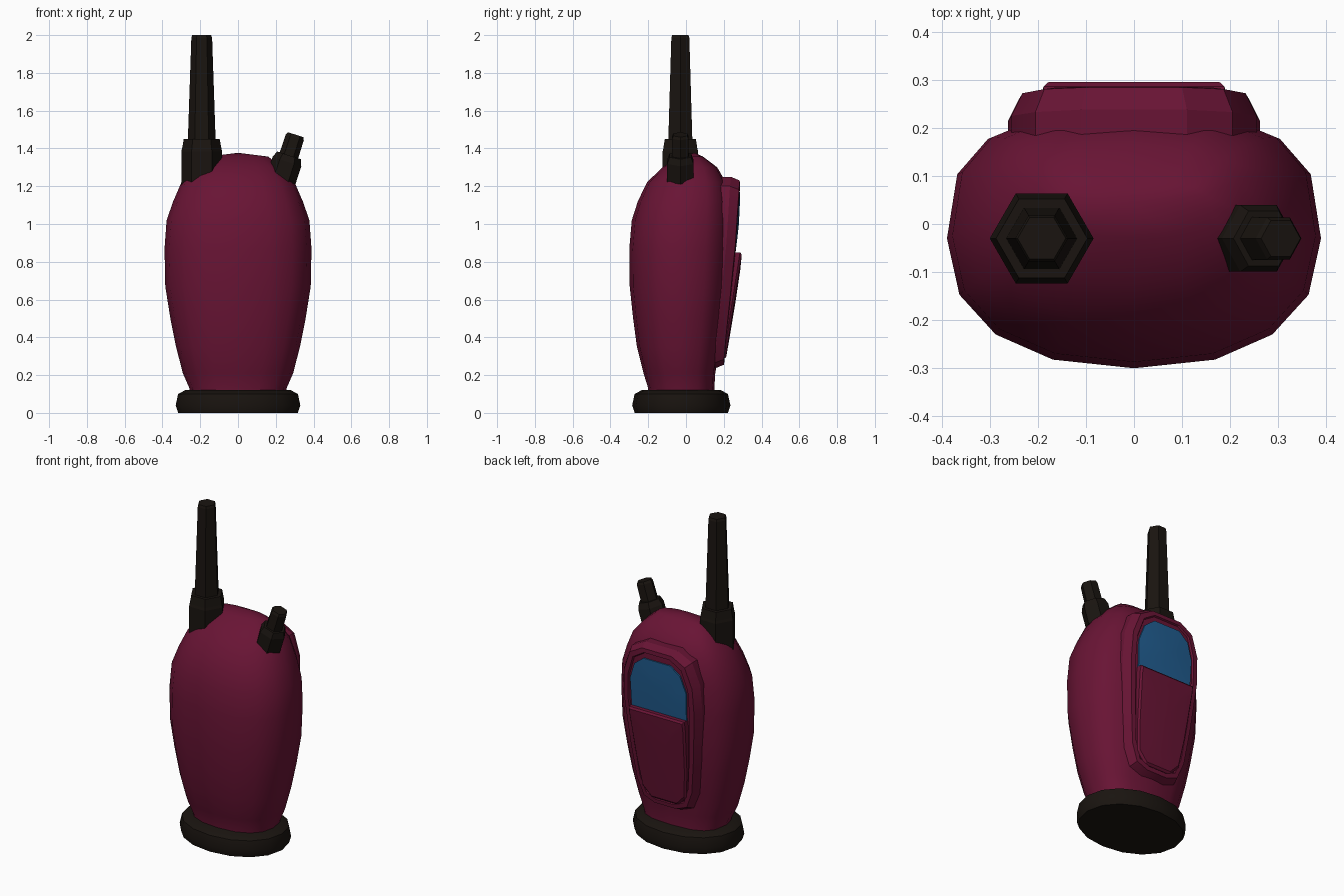
import bpy, bmesh
from math import sin, cos, pi, radians
from mathutils import Matrix, Vector

if "Cube" in bpy.data.objects:
    bpy.data.objects.remove(bpy.data.objects["Cube"])


def material(name, rgb):
    m = bpy.data.materials.new(name)
    m.diffuse_color = (*rgb, 1)
    m.use_nodes = True
    m.node_tree.nodes["Principled BSDF"].inputs["Base Color"].default_value = m.diffuse_color
    return m


RED = material("dark_red", (0.14, 0.007, 0.035))
BLACK = material("black", (0.01, 0.007, 0.005))
BLUE = material("blue", (0.015, 0.11, 0.28))


def loft(name, rings, mat, smooth=None, tip=None, matrix=Matrix()):
    """Skin a list of equal-length point rings and close both ends."""
    bm = bmesh.new()
    loops = [[bm.verts.new(p) for p in ring] for ring in rings]
    n = len(loops[0])
    for a, b in zip(loops, loops[1:]):
        for i in range(n):
            j = (i + 1) % n
            bm.faces.new((a[i], a[j], b[j], b[i]))
    bm.faces.new(loops[0][::-1])
    if tip is None:
        bm.faces.new(loops[-1])
    else:
        t = bm.verts.new(tip)
        for i in range(n):
            bm.faces.new((loops[-1][i], loops[-1][(i + 1) % n], t))
    bmesh.ops.recalc_face_normals(bm, faces=bm.faces)
    bm.transform(matrix)
    mesh = bpy.data.meshes.new(name)
    bm.to_mesh(mesh)
    bm.free()
    mesh.materials.append(mat)
    obj = bpy.data.objects.new(name, mesh)
    bpy.context.collection.objects.link(obj)
    if smooth:
        bpy.context.view_layer.objects.active = obj
        obj.select_set(True)
        bpy.ops.object.shade_smooth_by_angle(angle=radians(smooth))
        obj.select_set(False)
    return obj


def oval(z, hw, front, back, n=16, ef=2.3, eb=2.8):
    """Oval ring with a squarer back half."""
    cy = max(-0.03, (front + back) / 2)
    pts = []
    for i in range(n):
        c, s = cos(2 * pi * i / n), sin(2 * pi * i / n)
        e = 2 / (eb if s > 0 else ef)
        x = hw * abs(c) ** e * (1 if c > 0 else -1)
        y = abs(s) ** e * (back - cy if s > 0 else front - cy)
        pts.append((x, cy + y, z))
    return pts


def hexagon(z, r):
    return [(r * cos(i * pi / 3), r * sin(i * pi / 3), z) for i in range(6)]


# Body: height, half width, front y, back y
body = [(0.08, 0.255, -0.20, 0.15), (0.13, 0.257, -0.20, 0.15),
        (0.21, 0.292, -0.225, 0.155), (0.35, 0.328, -0.26, 0.18),
        (0.50, 0.358, -0.28, 0.20), (0.67, 0.385, -0.298, 0.22),
        (0.87, 0.389, -0.30, 0.235), (1.02, 0.378, -0.287, 0.238),
        (1.12, 0.343, -0.255, 0.232), (1.22, 0.30, -0.207, 0.212),
        (1.30, 0.23, -0.125, 0.165), (1.357, 0.16, -0.03, 0.09)]
loft("body", [oval(*r) for r in body], RED, 50, tip=(0, 0.045, 1.377))

# Base foot
foot = [(0, 0.317, -0.272, 0.222), (0.04, 0.33, -0.285, 0.235),
        (0.10, 0.317, -0.272, 0.222), (0.12, 0.28, -0.235, 0.185)]
loft("base_foot", [oval(*r, ef=2.1, eb=2.1) for r in foot], BLACK, 30)

# Antenna and its socket
at = Matrix.Translation((-0.192, -0.03, 0))
loft("antenna_socket", [hexagon(1.15, 0.108), hexagon(1.385, 0.108),
                        hexagon(1.40, 0.104), hexagon(1.45, 0.095)], BLACK, matrix=at)
loft("antenna", [hexagon(1.40, 0.075), hexagon(1.985, 0.055), hexagon(2.0, 0.05)],
     BLACK, matrix=at)

# Tilted knob and its socket
tilt = Matrix.Translation((0.228, -0.03, 1.235)) @ Matrix.Rotation(radians(18), 4, 'Y')
loft("knob_socket", [hexagon(0, 0.08), hexagon(0.10, 0.08), hexagon(0.135, 0.066)],
     BLACK, matrix=tilt)
loft("knob", [hexagon(0.1, 0.052), hexagon(0.235, 0.05), hexagon(0.25, 0.043)],
     BLACK, matrix=tilt)


def back_y(x, z):
    """Height of the back panel surface."""
    prof = [(0.2, 0.185), (0.28, 0.198), (0.85, 0.265), (1.15, 0.283), (1.3, 0.275)]
    for (z0, y0), (z1, y1) in zip(prof, prof[1:]):
        if z <= z1:
            break
    return y0 + (y1 - y0) * (z - z0) / (z1 - z0) - 0.25 * x * x + 0.008


def plate(name, half, center, steps, lift=lambda z: 0):
    """Mirrored outline on the back, stepped through (inset, offset) loops."""
    outline = half + [(-x, z) for x, z in reversed(half)]
    c = Vector((0, center))
    rings = []
    for inset, off in steps:
        ring = []
        for p in outline:
            d = Vector(p) - c
            q = c + Vector((d.x * (1 - inset / 0.22), d.y * (1 - inset / abs(center - half[0][1])))) 
            ring.append((q.x, back_y(*q) + off + lift(q.y), q.y))
        rings.append(ring)
    tip = (0, back_y(0, center) + steps[-1][1] + lift(center), center)
    return rings, tip


# Back panel with raised rim
frame = [(0.08, 0.235), (0.16, 0.265), (0.205, 0.37), (0.235, 0.6),
         (0.262, 0.9), (0.255, 1.07), (0.205, 1.20), (0.11, 1.25)]
rings, tip = plate("back_panel", frame, 0.745,
                   [(0, -0.12), (0, -0.045), (0.02, 0), (0.045, 0),
                    (0.05, -0.01), (0.10, -0.01), (0.16, -0.01)])
loft("back_panel", rings, RED, 20, tip)

# Window
window = [(0.186, 0.85), (0.19, 1.02), (0.155, 1.12), (0.09, 1.17)]
rings, tip = plate("window", window, 1.0, [(0, -0.03), (0, -0.002), (0.07, -0.002)])
loft("window", rings, BLUE, 20, tip)

# Lower cover, standing out most along its top edge
cover = [(0.09, 0.285), (0.148, 0.345), (0.17, 0.52), (0.19, 0.81), (0.188, 0.85)]
rings, tip = plate("lower_cover", cover, 0.58,
                   [(0, -0.04), (0, -0.004), (0.012, 0.006), (0.1, 0.006)],
                   lambda z: 0.026 * max(0, (z - 0.28) / 0.57))
loft("lower_cover", rings, RED, 20, tip)
